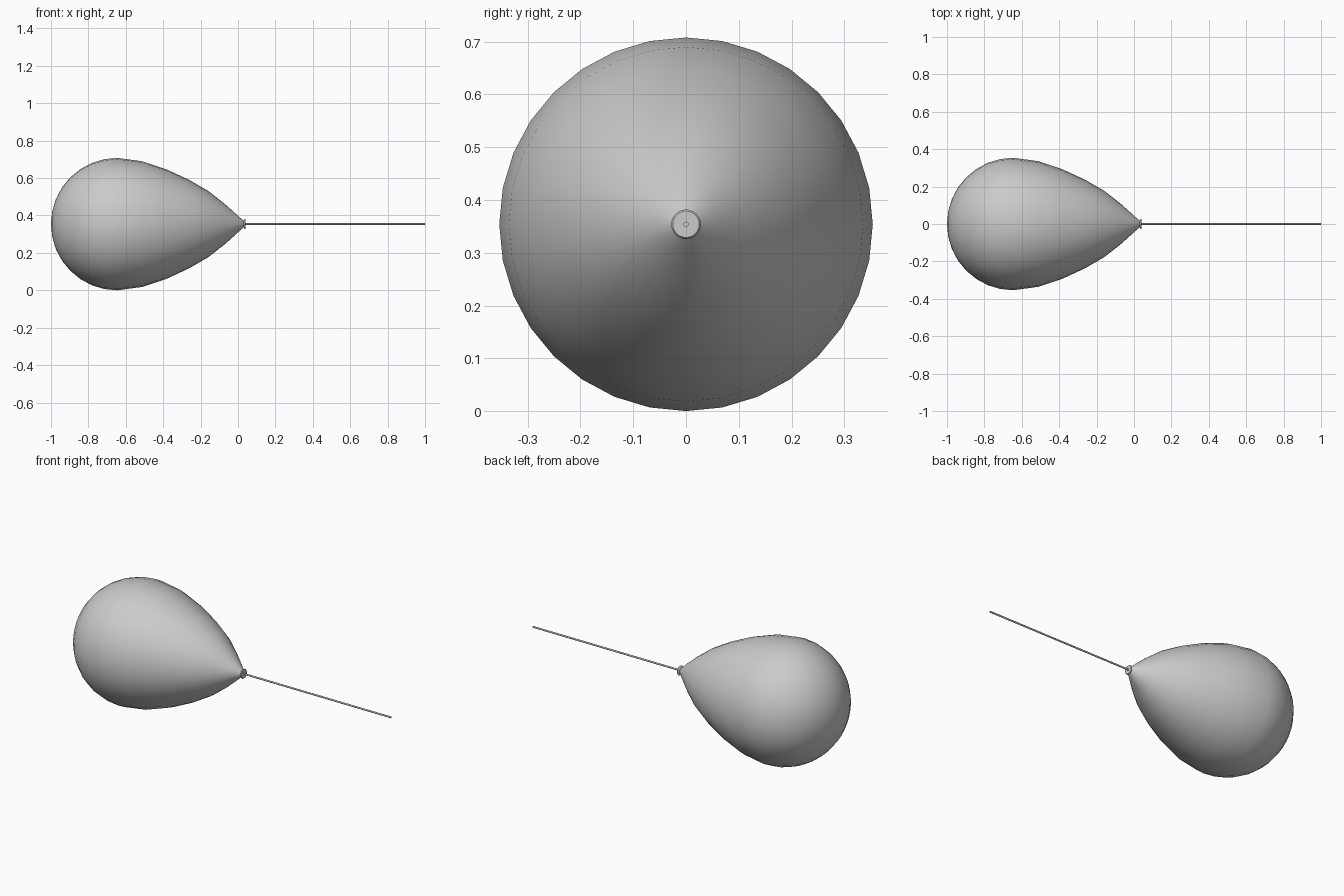
import bpy, bmesh, math

if "Cube" in bpy.data.objects:
    bpy.data.objects.remove(bpy.data.objects["Cube"])

CZ = 0.354  # height of the balloon axis


def lathe(name, profile, sides):
    """Revolve (x, radius) points about the x axis; zero radius closes to a point."""
    bm = bmesh.new()
    rings = []
    for x, r in profile:
        if r == 0:
            rings.append([bm.verts.new((x, 0, CZ))])
        else:
            rings.append([bm.verts.new((x, r * math.sin(2 * math.pi * i / sides),
                                        CZ + r * math.cos(2 * math.pi * i / sides)))
                          for i in range(sides)])
    for a, b in zip(rings, rings[1:]):
        for i in range(sides):
            j = (i + 1) % sides
            if len(a) == 1:
                bm.faces.new((a[0], b[i], b[j]))
            elif len(b) == 1:
                bm.faces.new((a[i], b[0], a[j]))
            else:
                bm.faces.new((a[i], b[i], b[j], a[j]))
    bmesh.ops.recalc_face_normals(bm, faces=bm.faces)
    mesh = bpy.data.meshes.new(name)
    bm.to_mesh(mesh)
    bm.free()
    obj = bpy.data.objects.new(name, mesh)
    bpy.context.collection.objects.link(obj)
    bpy.ops.object.select_all(action='DESELECT')
    obj.select_set(True)
    bpy.context.view_layer.objects.active = obj
    bpy.ops.object.shade_smooth_by_angle(angle=math.radians(40))
    return obj


# Balloon: round end, then a taper to the neck
R = 0.354
body = [(-1, 0)]
for k in range(1, 9):
    t = k * math.pi / 16
    body.append((-1 + R - R * math.cos(t), R * math.sin(t)))
body += [(-0.512, 0.336), (-0.383, 0.293), (-0.264, 0.238), (-0.159, 0.177),
         (-0.073, 0.110), (-0.010, 0.054), (0.027, 0.020), (0.034, 0.012), (0.036, 0)]
lathe("balloon", body, 32)

# Tied lip at the neck
lathe("neck_lip", [(0.030, 0), (0.030, 0.018), (0.034, 0.026), (0.037, 0.028),
                   (0.041, 0.025), (0.041, 0)], 32)

# Straight string
lathe("string", [(0.03, 0), (0.03, 0.005), (1, 0.005), (1, 0)], 12)
